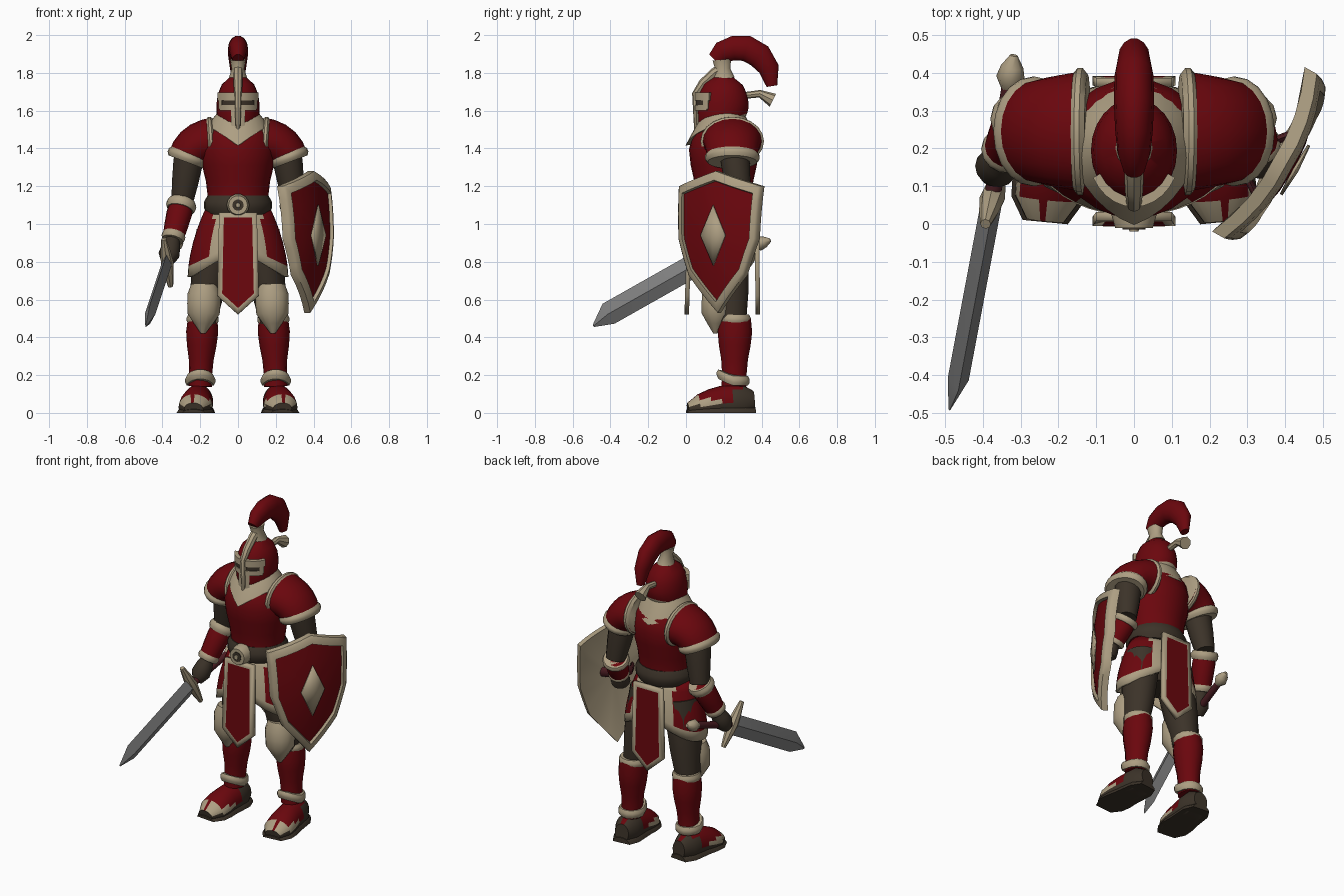
import bpy, bmesh, math
from mathutils import Vector

if "Cube" in bpy.data.objects:
    bpy.data.objects.remove(bpy.data.objects["Cube"])

ACROSS, DEPTH = Vector((1, 0, 0)), Vector((0, 1, 0))


def material(name, rgb):
    m = bpy.data.materials.new(name)
    m.use_nodes = True
    m.diffuse_color = (*rgb, 1)
    m.node_tree.nodes["Principled BSDF"].inputs["Base Color"].default_value = (*rgb, 1)
    return m


RED = material("deep red", (.145, .002, .004))
TAN = material("pale tan", (.42, .345, .225))
BROWN = material("dark brown", (.045, .033, .022))
STEEL = material("steel", (.22, .22, .22))
MAROON = material("maroon leather", (.07, .012, .016))


def build(name, verts, faces, colours, solid=0):
    """Make one smooth object with a material for each face."""
    mesh = bpy.data.meshes.new(name)
    mesh.from_pydata(verts, [], faces)
    used = list(dict.fromkeys(colours))
    for colour in used:
        mesh.materials.append(colour)
    for face, colour in zip(mesh.polygons, colours):
        face.material_index = used.index(colour)
    bm = bmesh.new()
    bm.from_mesh(mesh)
    bmesh.ops.recalc_face_normals(bm, faces=bm.faces)
    bm.to_mesh(mesh)
    bm.free()
    mesh.shade_smooth()
    mesh.set_sharp_from_angle(angle=math.radians(42))
    obj = bpy.data.objects.new(name, mesh)
    bpy.context.collection.objects.link(obj)
    if solid:
        modifier = obj.modifiers.new("thickness", "SOLIDIFY")
        modifier.thickness, modifier.offset = solid, 0


def tube(name, path, radii, colour, deep=1, sides=14, axis=ACROSS, side=1,
         tweak=None, paint=None, closed=True, solid=0):
    """Loft ellipses along a path; deep is their second radius over the first."""
    path = [Vector(p) for p in path]
    verts, faces = [], []
    for i, (centre, radius) in enumerate(zip(path, radii)):
        along = path[min(i + 1, len(path) - 1)] - path[max(i - 1, 0)]
        along.normalize()
        u = (axis - along * axis.dot(along)).normalized()
        v = along.cross(u) * deep
        for k in range(sides):
            turn = math.tau * k / sides
            point = centre + radius * (u * math.cos(turn) + v * math.sin(turn))
            point = tweak(point) if tweak else point
            verts.append(Vector((point.x * side, point.y, point.z)))
            if i:
                a, b = (i - 1) * sides + k, (i - 1) * sides + (k + 1) % sides
                faces.append((a, b, b + sides, a + sides))
    if closed:
        faces += [tuple(range(sides)), tuple(range(len(verts) - sides, len(verts)))]
    middles = [sum((verts[k] for k in face), Vector()) / len(face) for face in faces]
    build(name, verts, faces, [paint(m) if paint else colour for m in middles], solid)


def limb(name, start, end, radii, colour, **options):
    """Straight tube with its radii evenly spaced."""
    last = len(radii) - 1
    path = [Vector(start).lerp(Vector(end), i / last) for i in range(last + 1)]
    tube(name, path, radii, colour, **options)


def trim(name, start, end, radius, colour=TAN, **options):
    """Raised band with bevelled edges."""
    limb(name, start, end, [radius * .9, radius, radius, radius * .9], colour, **options)


# Torso, hips, belt and buckle
limb("torso", (0, .2, 1.06), (0, .2, 1.56), [.16, .16, .17, .19, .2, .18, .1], RED, deep=.92, sides=24)
limb("hips", (0, .2, .8), (0, .2, 1.06), [.13, .17, .16], BROWN, deep=.75)
trim("belt", (0, .2, 1.05), (0, .2, 1.15), .18, BROWN, deep=.94, sides=24)
limb("buckle", (0, .06, 1.1), (0, -.01, 1.1), [.06, .06, .05], TAN)
limb("buckle_centre", (0, 0, 1.1), (0, -.014, 1.1), [.03, .03], BROWN)
limb("buckle_stud", (0, 0, 1.1), (0, -.02, 1.1), [.016, .012], TAN)


# Collar drops to a point at the chest and a shallow curve at the back
def collar_dip(p):
    if p.z < 1.52:
        k = max(0, 1 - abs(p.x) / .14)
        p += k * (Vector((0, -.05, -.1)) if p.y < .2 else Vector((0, .03, -.04)))
    return p


limb("collar", (0, .2, 1.5), (0, .21, 1.6), [.165, .14, .1], TAN, deep=.93, sides=28, tweak=collar_dip)
limb("neck", (0, .21, 1.5), (0, .2, 1.65), [.08, .08], BROWN)


# Skirt, raised at the centre and low at the hips
def skirt_lift(p):
    return p + Vector((0, 0, max(0, 1 - abs(p.x) / .25) * (1.07 - p.z) * .42))


def skirt_paint(m):
    hem = skirt_lift(Vector((m.x, m.y, .75))).z
    return TAN if abs(m.x) < .12 + (1.07 - m.z) * .1 or m.z < hem + .01 else RED


limb("skirt", (0, .2, 1.07), (0, .2, .72), [.17 + .09 * math.sin(i / 4) for i in range(7)], RED,
     deep=.66, sides=40, tweak=skirt_lift, paint=skirt_paint, closed=False, solid=.014)


# Hanging cloth panels with a tan border
def tabard(name, top_y, low_y):
    half = [(.1, 1.06), (.11, .62), (.055, .57)]
    outline = half + [(0, .52)] + [(-x, z) for x, z in reversed(half)]
    bm = bmesh.new()
    face = bm.faces.new([bm.verts.new((x, 0, z)) for x, z in outline])
    bm.normal_update()
    bmesh.ops.inset_region(bm, faces=[face], thickness=.026, use_even_offset=True, use_boundary=True)
    bm.verts.index_update()
    verts = [(v.co.x, top_y + (low_y - top_y) * (1.06 - v.co.z) * 2, v.co.z) for v in bm.verts]
    faces = [[v.index for v in f.verts] for f in bm.faces]
    bm.free()
    build(name, verts, faces, [RED if len(f) > 4 else TAN for f in faces], solid=.024)


tabard("front_tabard", .02, .005)
tabard("back_tabard", .375, .38)


# Helmet, its lower edge rising to the back
def helmet_edge(p):
    return p + Vector((0, 0, max(0, p.y - .15) * max(0, 1.64 - p.z) * 3))


limb("helmet", (0, .19, 1.48), (0, .2, 1.79), [.1, .11, .114, .114, .107, .086, .03], RED, deep=1.2,
     sides=24, tweak=helmet_edge, paint=lambda m: TAN if helmet_edge(Vector((0, m.y, 1.51))).z > m.z else RED)


def face_band(name, colour, low, high, first, last, rise):
    """Curved strip on the helmet between two angles from the front."""
    verts, faces, steps = [], [], 10
    for i in range(steps + 1):
        a = math.radians(first + (last - first) * i / steps)
        for out, z in ((rise, low), (rise, high), (-.02, high), (-.02, low)):
            verts.append((math.sin(a) * (.113 + out), .192 - math.cos(a) * (.137 + out), z))
    for i in range(0, 4 * steps, 4):
        for k in range(4):
            j = (k + 1) % 4
            faces.append((i + k, i + j, i + j + 4, i + k + 4))
    faces += [(0, 1, 2, 3), tuple(range(4 * steps, 4 * steps + 4))]
    build(name, verts, faces, [colour] * len(faces))


face_band("brow", TAN, 1.655, 1.695, -62, 62, .01)
face_band("eye_slit", BROWN, 1.62, 1.66, -48, 48, .004)
face_band("cheek_trim", TAN, 1.6, 1.63, -55, 55, .008)
face_band("mouth_slit", BROWN, 1.49, 1.61, -8, 8, .002)
for end, label in ((-1, "right"), (1, "left")):
    face_band(label + "_visor_edge", TAN, 1.61, 1.67, end * 46, end * 58, .008)
    face_band(label + "_face_edge", TAN, 1.48, 1.61, end * 8, end * 19, .004)
tube("nose_guard", [(0, .055, 1.5), (0, .052, 1.69), (0, .09, 1.745), (0, .15, 1.8), (0, .18, 1.82)],
     [.012, .02, .024, .026, .026], TAN, sides=8)
limb("crest_holder", (0, .2, 1.77), (0, .19, 1.87), [.05, .034, .042], TAN, deep=1.2)
tube("helmet_tail", [(0, .31, 1.68), (0, .39, 1.69), (0, .46, 1.655)], [.018, .02, .038], TAN, sides=8)

# Plume rising from its holder and sweeping back over the helmet
tube("plume", [(0, .15, 1.87), (0, .19, 1.91), (0, .25, 1.93), (0, .32, 1.93), (0, .39, 1.89),
               (0, .44, 1.82), (0, .455, 1.73)],
     [.03, .044, .05, .053, .052, .042, .022], RED, deep=1.33)


# Boots: flattened underneath, sloping to the toe
def ground(p):
    return Vector((p.x, p.y, max(0, p.z) * min(1, .5 + 2.5 * max(0, p.y))))


def boot_paint(m):
    if m.z < .04 or (m.y > .24 and m.z < .13):
        return BROWN
    return TAN if m.y < .19 and m.z < .075 else RED


BOOT = [.045, .075, .078, .08, .088, .086, .05]


# Shoulder plates follow a quarter arc
def shoulder(degrees):
    w = math.radians(degrees)
    return Vector((.13 + .145 * math.sin(w), .245, 1.315 + .125 * math.cos(w)))


for side, label in ((-1, "right_"), (1, "left_")):
    # Legs
    limb(label + "thigh", (.12, .21, .96), (.185, .24, .48), [.1, .1, .09, .07], BROWN, deep=1.15, side=side)
    limb(label + "knee_guard", (.178, .17, .68), (.185, .155, .42),
         [.07, .088, .088, .085, .05, .012], TAN, deep=.95, side=side)
    limb(label + "shin", (.187, .26, .5), (.2, .255, .14),
         [.078, .085, .078, .066, .061, .062], RED, deep=1.1, side=side)
    trim(label + "knee_band", (.187, .26, .52), (.187, .26, .47), .085, side=side)
    trim(label + "ankle_cuff", (.2, .25, .195), (.2, .25, .145), .08, deep=1.12, side=side,
         tweak=lambda p: p + Vector((0, 0, max(0, .24 - p.y) * .5)))
    limb(label + "boot", (.2, .36, .06), (.235, .01, .04), BOOT, RED, deep=1.25, sides=24,
         side=side, tweak=ground, paint=boot_paint)
    limb(label + "sole", (.2, .365, 0), (.235, .005, 0), [r + .01 for r in BOOT], BROWN, deep=.6,
         side=side, tweak=ground)
    # Shoulder plates with raised rims
    plate = dict(deep=.77, sides=20, axis=DEPTH, side=side)
    tube(label + "pauldron", [shoulder(15 * i) for i in range(6)], [.16 - .006 * i for i in range(6)],
         RED, **plate)
    trim(label + "pauldron_inner_rim", shoulder(-3), shoulder(13), .168, **plate)
    trim(label + "pauldron_outer_rim", shoulder(60), shoulder(84), .145, **plate)
    # Arms, the left one held in behind the shield
    elbow = Vector((.295, .285, 1.12))
    hand = Vector((.365, .15, .84) if side < 0 else (.34, .17, .92))
    limb(label + "upper_arm", (.25, .25, 1.42), elbow, [.08, .078, .07, .058], BROWN, side=side)
    limb(label + "forearm", elbow, elbow.lerp(hand, .7), [.06, .068, .063, .056], RED, side=side)
    trim(label + "elbow_rim", elbow, elbow.lerp(hand, .16), .08, side=side)
    trim(label + "wrist_rim", elbow.lerp(hand, .6), elbow.lerp(hand, .73), .063, side=side)
    limb(label + "hand", elbow.lerp(hand, .7), elbow.lerp(hand, 1.17), [.036, .05, .056, .03], BROWN, side=side)

# Sword
hilt, pommel = Vector((-.375, .068, .795)), Vector((-.325, .4, .9))
tube("sword_blade", [hilt, (-.465, -.41, .525), (-.488, -.49, .46)], [.028, .028, .003], STEEL, deep=2.2, sides=4)
limb("sword_guard", (-.393, 0, .92), (-.357, .136, .67), [.014, .026, .034, .026, .014], TAN, sides=8)
limb("sword_grip", hilt, pommel, [.022, .02], MAROON)
limb("sword_pommel", hilt.lerp(pommel, .87), hilt.lerp(pommel, 1.14), [.02, .038, .03, .01], TAN, sides=8)


# Shield: bowed outward, raised rim, diamond in the middle
def on_shield(u, z, rise):
    bow = .082 - u * u - .33 * (z - .95) ** 2 + rise
    return Vector((.352 + .49 * u + .87 * bow, .185 + .87 * u - .49 * bow, z))


half = [(0, 1.28), (.25, 1.2), (.237, .92), (.17, .73), (0, .53)]
corners = [Vector(c) for c in half + [(-u, z) for u, z in reversed(half[1:-1])]]
edge = [a.lerp(b, k / 4) for a, b in zip(corners, corners[1:] + corners[:1]) for k in range(4)]
rings = [(1, -.025), (1, .012), (.96, .02), (.86, .02), (.84, 0), (.6, 0), (.3, 0)]
count, faces, colours = len(edge), [], []
verts = [on_shield(e.x * f, .94 + (e.y - .94) * f, rise) for f, rise in rings for e in edge]
verts += [on_shield(0, .94, 0), on_shield(0, .94, -.025)]
front, back = len(verts) - 2, len(verts) - 1
for k in range(count):
    j = (k + 1) % count
    for i in range(len(rings) - 1):
        faces.append((i * count + k, i * count + j, (i + 1) * count + j, (i + 1) * count + k))
        colours.append(TAN if i < 4 else RED)
    faces += [(front - count + k, front - count + j, front), (k, j, back)]
    colours += [RED, TAN]
build("shield", verts, faces, colours)
diamond = [on_shield(u, z, .009) for u, z in ((0, 1.1), (.075, .94), (0, .78), (-.075, .94), (0, .94))]
build("shield_diamond", diamond, [(k, (k + 1) % 4, 4) for k in range(4)], [TAN] * 4, solid=.008)
tube("shield_strap", [on_shield(u, .98, rise) for u, rise in ((-.12, -.02), (-.08, -.09), (.02, -.1), (.1, -.02))],
     [.012] * 4, MAROON, deep=2.5, sides=8)
